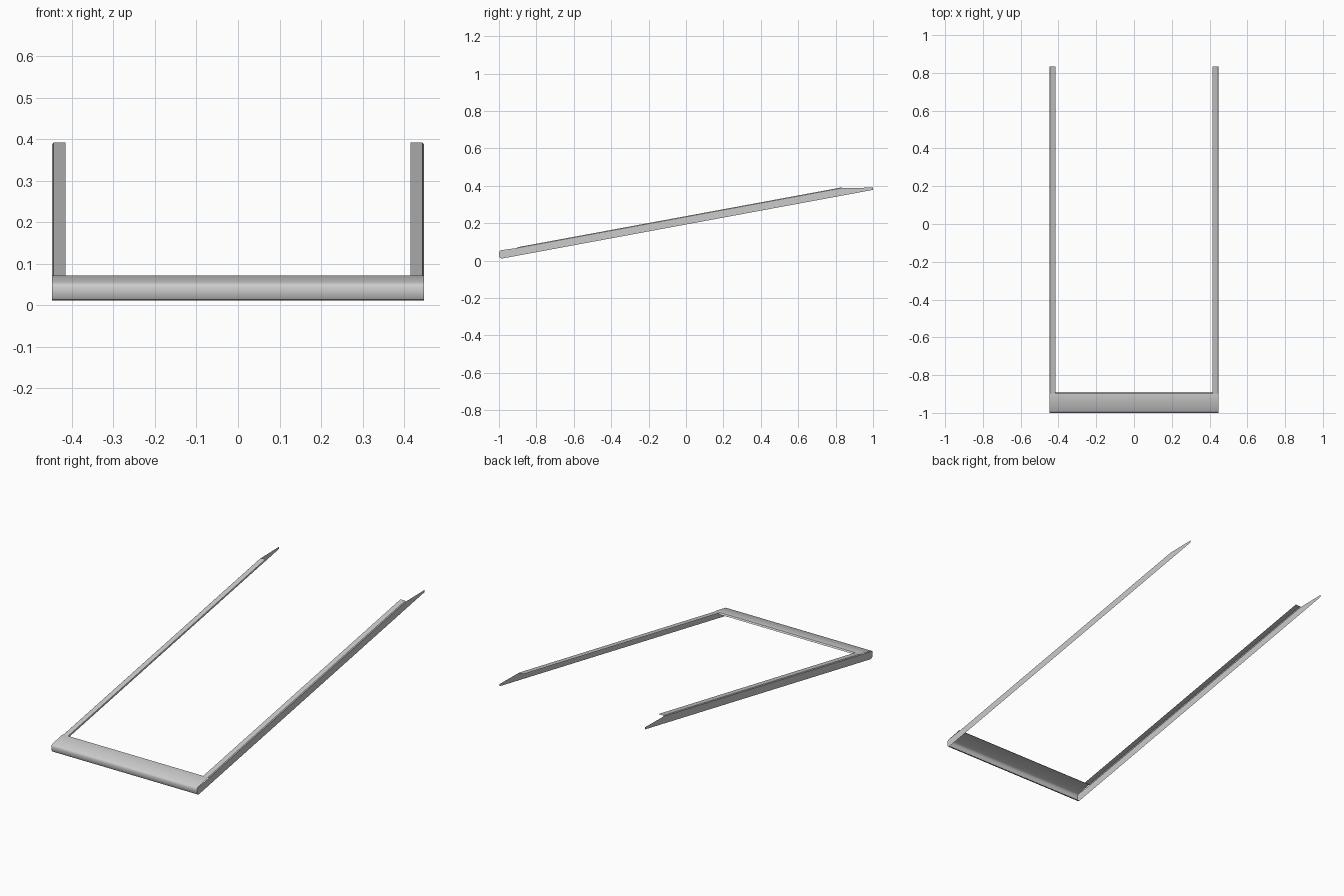
import bpy

if "Cube" in bpy.data.objects:
    bpy.data.objects.remove(bpy.data.objects["Cube"])

W = 0.448          # half width of the frame
FLANGE = 0.033     # width of the top flange on the rails
C = 0.004          # small softened edge


def top(y):
    # sloping line of the upper surface
    return 0.055 + 0.1845 * (y + 0.99)


def make(name, verts, faces):
    me = bpy.data.meshes.new(name)
    me.from_pydata(verts, [], faces)
    me.update()
    ob = bpy.data.objects.new(name, me)
    bpy.context.collection.objects.link(ob)
    bpy.context.view_layer.objects.active = ob
    ob.select_set(True)
    bpy.ops.object.shade_smooth_by_angle(angle=0.6)
    ob.select_set(False)
    return ob


# Side rails: sheet wall with pointed back tip, plus folded top flange
def rail(name, s):
    y0, y1 = -0.90, 0.835
    outline = [(-0.983, 0.011), (1.0, 0.378), (1.0, 0.390), (y1, top(y1) - C),
               (y0, top(y0) - C), (-0.99, 0.055), (-0.997, 0.050), (-1.0, 0.043),
               (-1.0, 0.025), (-0.994, 0.014)]
    verts = [(s * W, y, z) for y, z in outline]
    n = len(verts)
    for inset in (C, FLANGE):
        verts += [(s * (W - inset), y, top(y)) for y in (y1, y0)]
    faces = [tuple(range(n)), (3, 4, n + 1, n), (n, n + 1, n + 3, n + 2)]
    if s < 0:
        faces = [f[::-1] for f in faces]
    return make(name, verts, faces)


rail("right_rail", 1)
rail("left_rail", -1)

# Front bar: rounded nose, sloping top plate and turned-down inner edge
profile = [(-0.983, 0.011), (-0.994, 0.014), (-1.0, 0.025), (-1.0, 0.043),
           (-0.997, 0.050), (-0.99, 0.055), (-0.905, 0.072), (-0.897, 0.071),
           (-0.89, 0.064)]
verts = [(x, y, z) for x in (-W, W) for y, z in profile]
n = len(profile)
make("front_bar", verts, [(i, n + i, n + i + 1, i + 1) for i in range(n - 1)])
